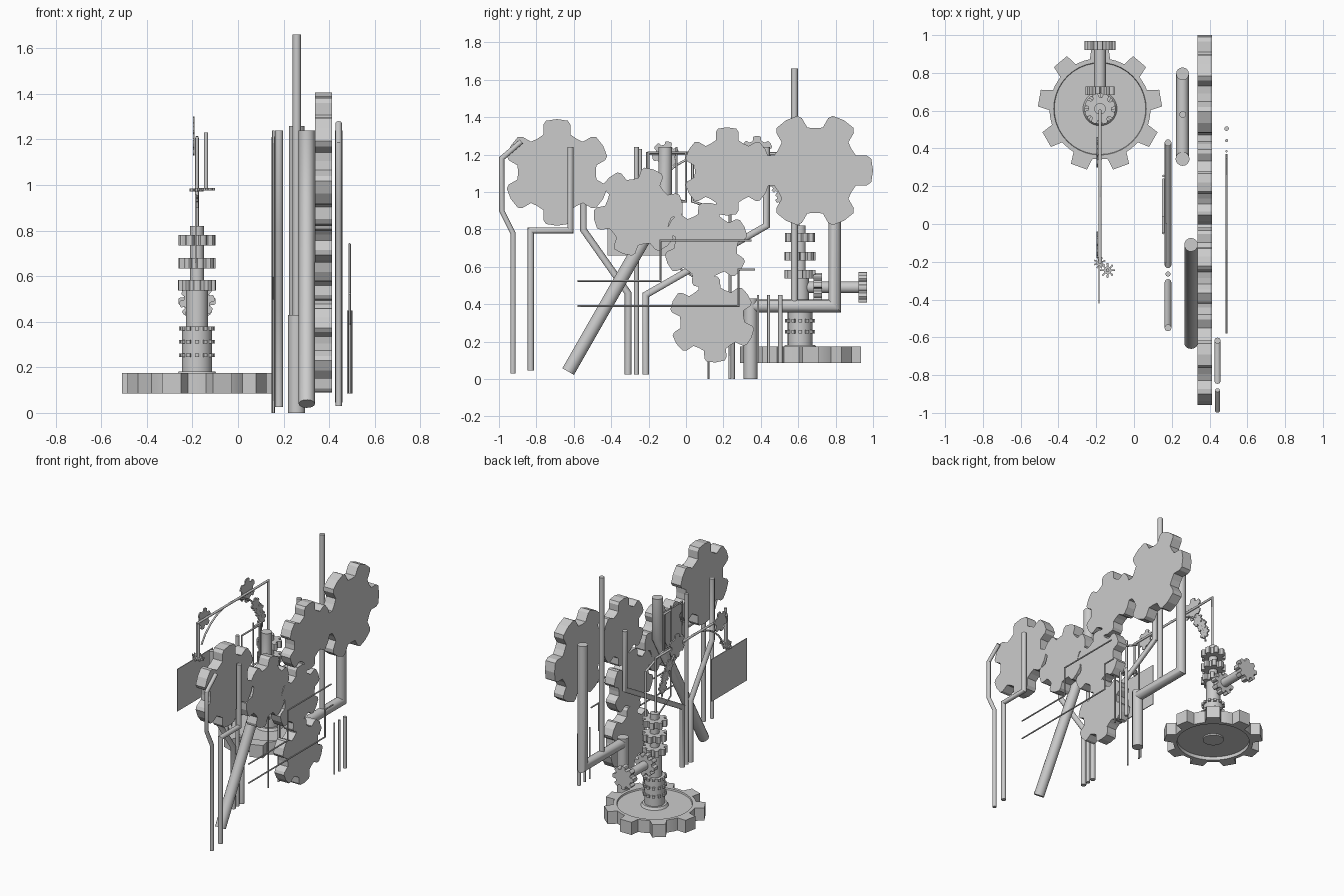
import bpy, bmesh, math
from mathutils import Vector, Matrix

if "Cube" in bpy.data.objects:
    bpy.data.objects.remove(bpy.data.objects["Cube"])

AXIS = {'X': Matrix(((0, 0, 1), (1, 0, 0), (0, 1, 0))),      # local (u,v,w) -> (y,z,x)
        'Y': Matrix(((1, 0, 0), (0, 0, 1), (0, 1, 0))),
        'Z': Matrix.Identity(3)}


def finish(name, bm, smooth=False):
    bmesh.ops.recalc_face_normals(bm, faces=bm.faces)
    me = bpy.data.meshes.new(name)
    bm.to_mesh(me)
    bm.free()
    ob = bpy.data.objects.new(name, me)
    bpy.context.collection.objects.link(ob)
    if smooth:
        bpy.context.view_layer.objects.active = ob
        ob.select_set(True)
        bpy.ops.object.shade_smooth_by_angle(angle=math.radians(35))
        ob.select_set(False)
    return ob


def gear(name, loc, R, n, depth, axis, phase=0, root=0.73, base=0.33, tip=0.2):
    """Solid gear centred on loc; phase in degrees is the angle of one tooth."""
    tooth = [(-.5, root), (-base, root * 1.03), (-(base + tip) / 2, .93), (-tip, .99), (0, 1),
             (tip, .99), ((base + tip) / 2, .93), (base, root * 1.03)]
    bm = bmesh.new()
    m = AXIS[axis]
    rings = []
    for w in (-depth / 2, depth / 2):
        ring = []
        for i in range(n):
            for f, r in tooth:
                a = math.radians(phase) + (i + f) * 2 * math.pi / n
                ring.append(bm.verts.new(m @ Vector((R * r * math.cos(a), R * r * math.sin(a), w)) + Vector(loc)))
        rings.append(ring)
    k = len(rings[0])
    for r in rings:
        bm.faces.new(r)
    for i in range(k):
        j = (i + 1) % k
        bm.faces.new((rings[0][i], rings[0][j], rings[1][j], rings[1][i]))
    return finish(name, bm)


def rod(name, pts, r, sides=16):
    """Round bar with mitred corners along a polyline."""
    p = [Vector(q) for q in pts]
    d = [(b - a).normalized() for a, b in zip(p, p[1:])]
    u = d[0].orthogonal().normalized()
    v = d[0].cross(u)
    circ = [p[0] + r * (math.cos(t) * u + math.sin(t) * v)
            for t in (2 * math.pi * i / sides for i in range(sides))]
    bm = bmesh.new()
    prev = [bm.verts.new(c) for c in circ]
    bm.faces.new(prev)
    for i, di in enumerate(d):
        # slide the section along the segment to the mitre plane
        nrm = (di + d[i + 1]).normalized() if i + 1 < len(d) else di
        ring = [bm.verts.new(q.co + di * ((p[i + 1] - q.co).dot(nrm) / di.dot(nrm))) for q in prev]
        for a in range(sides):
            b = (a + 1) % sides
            bm.faces.new((prev[a], prev[b], ring[b], ring[a]))
        prev = ring
    bm.faces.new(prev)
    return finish(name, bm, True)


def side_rod(name, x, yz, r):
    return rod(name, [(x, y, z) for y, z in yz], r)


def lathe(name, loc, prof, steps=40):
    bm = bmesh.new()
    vs = [bm.verts.new((r, 0, z)) for r, z in prof]
    es = [bm.edges.new(e) for e in zip(vs, vs[1:])]
    bmesh.ops.spin(bm, geom=vs + es, cent=(0, 0, 0), axis=(0, 0, 1), angle=2 * math.pi, steps=steps)
    bmesh.ops.remove_doubles(bm, verts=bm.verts, dist=1e-5)
    bmesh.ops.translate(bm, verts=bm.verts, vec=loc)
    return finish(name, bm, True)


# wall of six large flat gears: y, z, radius, phase
for i, (y, z, R, ph) in enumerate([(-.69, 1.105, .285, 90), (-.255, .895, .24, 70), (.22, 1.11, .236, 90),
                                   (.69, 1.115, .31, 0), (.107, .715, .228, 85), (.14, .32, .232, 95)]):
    gear(f"large_gear_{i + 1}", (.375, y, z), R, 6, .076, 'X', ph)

# thick pipes behind the gears
side_rod("diagonal_pipe", .302, [(-.63, .04), (-.11, .95), (-.11, 1.24)], .036)
side_rod("stepped_pipe", .257, [(.345, .39), (.795, .39), (.795, 1.26)], .034)
side_rod("stepped_pipe_post", .257, [(.345, 0), (.345, .43)], .037)
side_rod("tall_mast", .258, [(.58, .4), (.58, 1.66)], .018)

# medium bent pipes
side_rod("bent_pipe_left", .18, [(-.55, 1.24), (-.55, .8), (-.31, .46), (-.31, .025)], .018)
side_rod("straight_pipe", .18, [(-.265, .025), (-.265, 1.24)], .013)
side_rod("bent_pipe_right", .18, [(-.215, .025), (-.215, .45), (.43, .82), (.43, 1.24)], .018)
side_rod("front_pipe_hooked", .442, [(-.925, .03), (-.925, .78), (-.985, .9), (-.985, 1.18), (-.88, 1.27)], .014)
side_rod("front_pipe_stepped", .442, [(-.83, .045), (-.83, .795), (-.618, .795), (-.618, 1.24)], .0165)

# thin rods in front of and behind the gears
side_rod("front_wire_upper", .49, [(-.58, .525), (-.137, .525), (-.137, .74), (.35, .74)], .005)
side_rod("front_wire_lower", .49, [(-.58, .39), (.28, .39), (.28, .585), (.37, .585)], .005)
for i, (y, r) in enumerate([(.385, .006), (.442, .008), (.505, .012)]):
    side_rod(f"short_rod_{i + 1}", .49, [(y, .085), (y, .45)], r)
side_rod("back_wire_frame", .155, [(.12, 0), (.12, .5), (-.05, .6), (-.05, 1.24)], .005)
side_rod("back_wire_step", .155, [(.235, 0), (.235, .88), (.035, .95), (.035, 1.21), (-.05, 1.21)], .007)
side_rod("back_wire_short", .155, [(.255, 0), (.255, .45)], .006)
side_rod("back_wire_bar", .17, [(-.2, .95), (-.2, 1.21), (.0, 1.21), (.0, .95), (-.2, .95)], .006)

# toothed base dish with its rim and hub
CX, CY = -.18, .61
lathe("base_dish", (CX, CY, 0), [(0, .1), (.07, .1), (.07, .11), (.242, .11), (.242, .085), (.268, .085),
                                (.268, .175), (.245, .175), (.242, .165), (.09, .165), (.08, .182), (0, .182)])
bm = bmesh.new()
for i in range(9):
    a = math.radians(90 + 40 * i)
    res = bmesh.ops.create_cube(bm, size=1)['verts']
    for v in res:
        t = v.co.x + .5
        v.co = Vector((.25 + .076 * t, v.co.y * (.11 - .02 * t), .13 + v.co.z * .09))
    bmesh.ops.rotate(bm, verts=res, matrix=Matrix.Rotation(a, 3, 'Z'))
bmesh.ops.translate(bm, verts=bm.verts, vec=(CX, CY, 0))
finish("base_teeth", bm)

# central column and its gears
lathe("column", (CX, CY, 0), [(0, .17), (.066, .17), (.066, .375), (.048, .375), (.048, .54), (.03, .54),
                              (.03, .82), (0, .82)], 28)
for i, z in enumerate((.253, .312, .37)):
    gear(f"column_stud_ring_{i + 1}", (CX, CY, z), .08, 12, .017, 'Z', 0, .82, .25, .22)
for i, z in enumerate((.56, .657, .757)):
    gear(f"column_gear_{i + 1}", (CX, CY, z), .083, 8, .046, 'Z', 10 * i)
rod("side_axle", [(CX, CY, .49), (CX, .93, .49)], .031)
gear("side_gear_inner", (CX, .705, .49), .078, 8, .045, 'Y', 10)
gear("side_gear_outer", (CX, .945, .49), .082, 8, .046, 'Y', 0)

# thin hanging arm above the column, with curved brace
side_rod("hanging_arm", CX, [(.6, .8), (.6, 1.205), (-.205, 1.205), (-.205, .955)], .008)
arc = [(.17 + .36 * math.cos(t), .9 + .31 * math.sin(t)) for t in (math.pi * i / 14 for i in range(13))]
side_rod("arm_curved_brace", CX, arc, .006)
gear("arm_gear_1", (-.194, .38, 1.215), .085, 6, .008, 'X', 90)
gear("arm_gear_2", (-.194, -.11, 1.2), .072, 6, .008, 'X', 75)
for i, k in enumerate((1, 2, 3)):
    gear(f"brace_gear_{i + 1}", (CX, *arc[k]), .045, 7, .01, 'X', 20 * i)

# pair of tiny gears with a spindle at the arm end
gear("tiny_gear_1", (-.14, -.245, .982), .04, 8, .012, 'Z', 0, .5, .25, .1)
gear("tiny_gear_2", (-.182, -.205, .978), .032, 8, .012, 'Z', 20, .5, .25, .1)
rod("tiny_spindle", [(-.14, -.245, .98), (-.14, -.245, 1.23)], .009)

# hanging panel
bm = bmesh.new()
bmesh.ops.create_cube(bm, size=1)
for v in bm.verts:
    v.co = Vector((-.185 + v.co.x * .006, -.22 + v.co.y * .4, .81 + v.co.z * .3))
finish("hanging_panel", bm)
